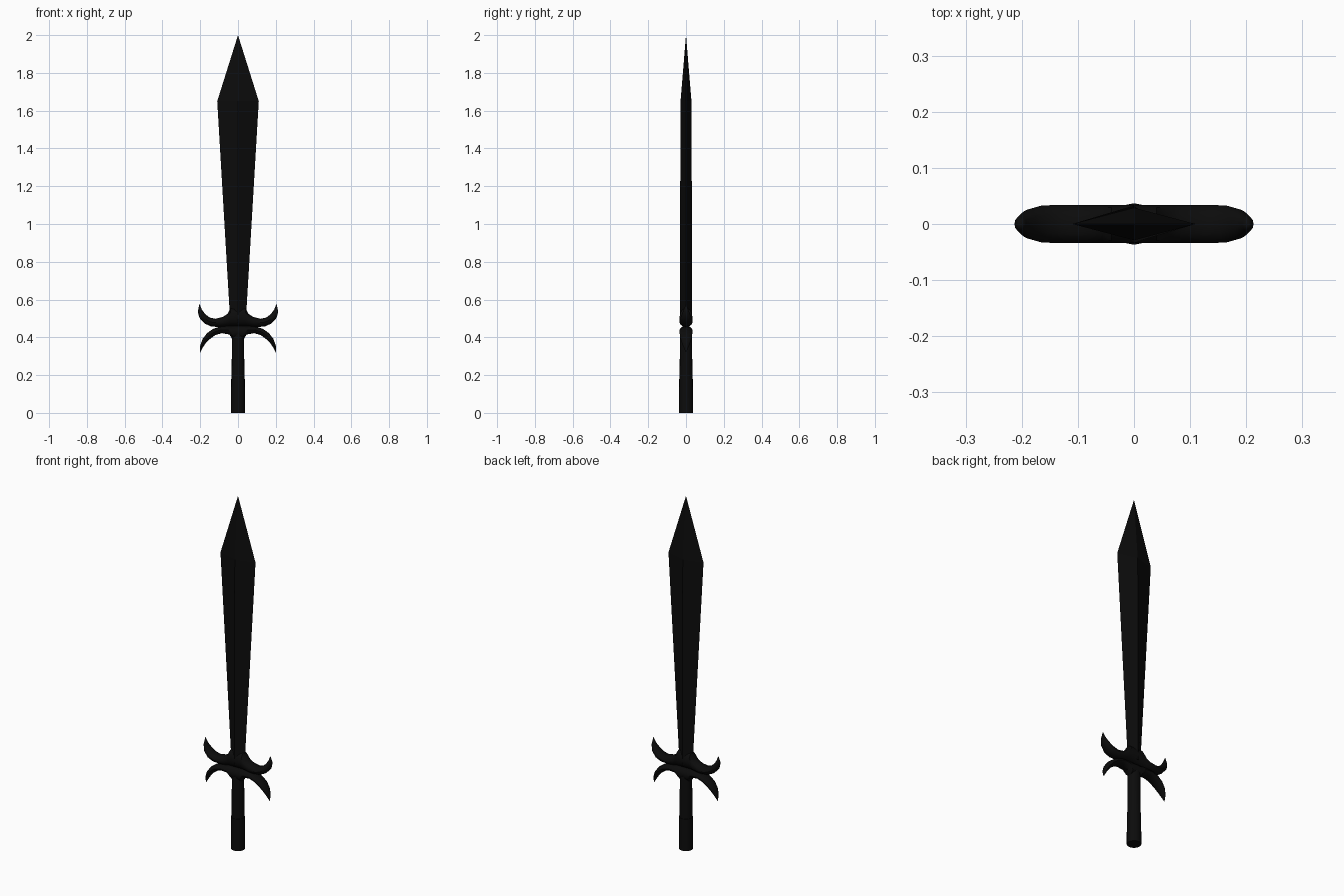
import bpy, bmesh, math

if "Cube" in bpy.data.objects:
    bpy.data.objects.remove(bpy.data.objects["Cube"])

black = bpy.data.materials.new("black metal")
black.diffuse_color = (0.0035, 0.0035, 0.0035, 1)
black.use_nodes = True
black.node_tree.nodes["Principled BSDF"].inputs["Base Color"].default_value = black.diffuse_color


def loft(name, rings, tip=None, smooth=None):
    """Skin equal-sized vertex rings; optional closing point at the end."""
    bm = bmesh.new()
    loops = [[bm.verts.new(p) for p in r] for r in rings]
    n = len(loops[0])
    for a, b in zip(loops, loops[1:]):
        for i in range(n):
            j = (i + 1) % n
            bm.faces.new((a[i], a[j], b[j], b[i]))
    bm.faces.new(loops[0][::-1])
    if tip:
        t = bm.verts.new(tip)
        for i in range(n):
            bm.faces.new((loops[-1][i], loops[-1][(i + 1) % n], t))
    else:
        bm.faces.new(loops[-1])
    bmesh.ops.recalc_face_normals(bm, faces=bm.faces)
    me = bpy.data.meshes.new(name)
    bm.to_mesh(me)
    bm.free()
    me.materials.append(black)
    ob = bpy.data.objects.new(name, me)
    bpy.context.collection.objects.link(ob)
    if smooth:
        bpy.ops.object.select_all(action='DESELECT')
        ob.select_set(True)
        bpy.context.view_layer.objects.active = ob
        bpy.ops.object.shade_smooth_by_angle(angle=math.radians(smooth))
    return ob


# Blade: diamond section widening towards the point
def diamond(w, d, z):
    return [(w, 0, z), (0, d, z), (-w, 0, z), (0, -d, z)]

loft("blade", [diamond(0.041, 0.033, 0.48), diamond(0.110, 0.029, 1.65)], (0, 0, 2.0))


# Handle: slim grip with a slightly thicker lower sleeve
def circle(r, z, n=16):
    return [(r * math.cos(i * math.tau / n), r * math.sin(i * math.tau / n), z)
            for i in range(n)]

loft("grip", [circle(0.034, 0.17), circle(0.032, 0.42)], smooth=35)
loft("pommel_sleeve", [circle(0.037, 0.0), circle(0.036, 0.18)], smooth=35)


# Guard horns: oval sections between an upper and a lower edge point
def oval(xu, zu, xl, zl, d, n=12):
    cx, cz, hx, hz = (xu + xl) / 2, (zu + zl) / 2, (xu - xl) / 2, (zu - zl) / 2
    pts = []
    for i in range(n):
        a = i * math.tau / n
        pts.append((cx + hx * math.cos(a), d * math.sin(a), cz + hz * math.cos(a)))
    return pts

upper = [(0, .555, 0, .460, .034), (.040, .555, .040, .460, .034),
         (.055, .525, .065, .457, .034), (.080, .508, .100, .454, .034),
         (.120, .498, .145, .458, .034), (.150, .505, .178, .474, .033),
         (.174, .523, .204, .503, .026), (.192, .548, .213, .535, .014)]
lower = [(0, .462, 0, .395, .034), (.030, .462, .030, .390, .034),
         (.060, .461, .045, .415, .034), (.100, .456, .085, .422, .034),
         (.135, .443, .120, .412, .034), (.165, .421, .150, .390, .032),
         (.187, .392, .170, .370, .026), (.200, .357, .186, .346, .015)]

for name, rows, tip in (("upper_guard", upper, (.204, 0, .578)),
                        ("lower_guard", lower, (.200, 0, .320))):
    for side, s in (("right", 1), ("left", -1)):
        rings = [[(s * x, y, z) for x, y, z in oval(*r)] for r in rows]
        loft(f"{name}_{side}", rings, (s * tip[0], 0, tip[2]), smooth=40)
